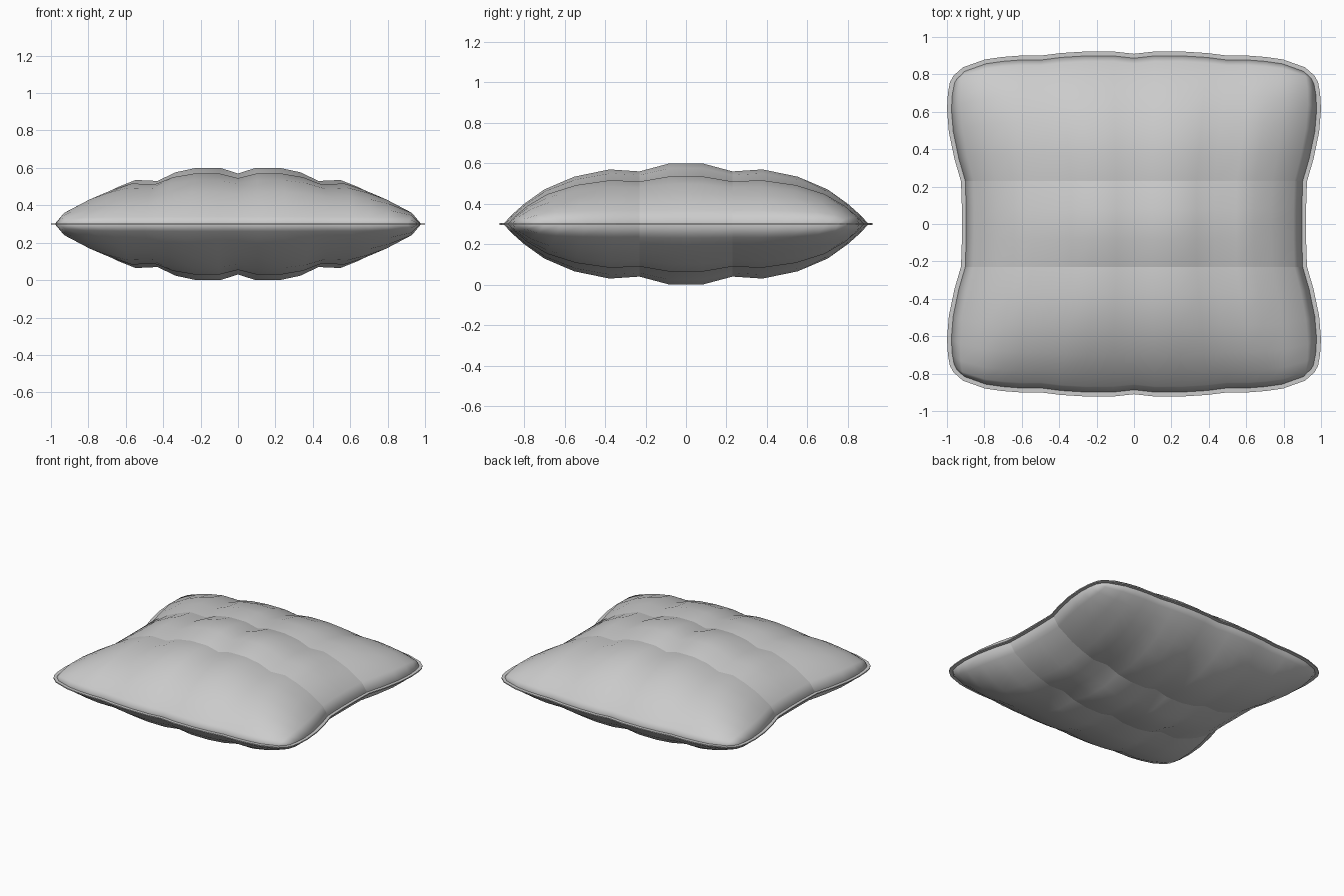
import bpy, bmesh
from mathutils import Vector

cube = bpy.data.objects.get("Cube")
if cube:
    bpy.data.objects.remove(cube)

MID, PUFF, RIM = 0.3, 0.3, 0.02

# One quarter of the cushion: stations outward from the centre.
# Columns: (share of inner panel, share of outer panel, fullness, edge y)
COLS = [(0, 0, .90, .91), (.22, 0, 1, .922), (.52, 0, 1, .922), (.78, 0, .92, .914),
        (1, 0, .767, .90), (1, .25, .785, .90), (1, .45, .66, .893),
        (1, .65, .5, .88), (1, .9, .23, .84), (1, 1, 0, .80)]
# Rows: (share of middle panel, share of outer panel, fullness, edge x)
ROWS = [(0, 0, 1, .92), (.35, 0, 1, .92), (1, 0, .867, .925), (1, .22, .9, .96),
        (1, .48, .78, .99), (1, .7, .57, 1), (1, .85, .33, .995),
        (1, .95, .13, .985), (1, 1, 0, .97)]
NX, NY = len(COLS) - 1, len(ROWS) - 1
SEAM_Y = 0.23


def surface_point(i, j, side):
    """Point on the quilted surface; signed i, j mirror the quarter."""
    ci, co, a, edge_y = COLS[abs(i)]
    ri, ro, b, edge_x = ROWS[abs(j)]
    seam_x = 0.43 + 0.07 * ro
    x = seam_x * ci + (edge_x - RIM - seam_x) * co
    y = SEAM_Y * ri + (edge_y - RIM - SEAM_Y) * ro
    h = PUFF * a * b / (a + b - a * b) if a * b > 0 else 0
    return Vector((x if i >= 0 else -x, y if j >= 0 else -y, MID + side * h))


def material(name, colour):
    m = bpy.data.materials.new(name)
    m.use_nodes = True
    m.diffuse_color = colour
    m.node_tree.nodes["Principled BSDF"].inputs["Base Color"].default_value = colour
    return m


def finish(bm, name, mat):
    bmesh.ops.recalc_face_normals(bm, faces=bm.faces)
    mesh = bpy.data.meshes.new(name)
    bm.to_mesh(mesh)
    bm.free()
    mesh.materials.append(mat)
    ob = bpy.data.objects.new(name, mesh)
    bpy.context.collection.objects.link(ob)
    return ob


fabric = material("grey fabric", (0.6, 0.6, 0.6, 1))

# Quilted body: top and bottom skins welded at the edge
bm = bmesh.new()
for side in (1, -1):
    grid = {(i, j): bm.verts.new(surface_point(i, j, side))
            for i in range(-NX, NX + 1) for j in range(-NY, NY + 1)}
    for i in range(-NX, NX):
        for j in range(-NY, NY):
            bm.faces.new([grid[i, j], grid[i + 1, j], grid[i + 1, j + 1], grid[i, j + 1]])
bmesh.ops.remove_doubles(bm, verts=bm.verts, dist=0.0001)
# Stitched rows stay crisp
for e in bm.edges:
    if all(abs(abs(v.co.y) - SEAM_Y) < 0.001 for v in e.verts):
        e.smooth = False
for f in bm.faces:
    f.smooth = True
finish(bm, "quilted_cushion", fabric)

# Flat sewn flange around the outline
loop = [(i, -NY) for i in range(-NX, NX)] + [(NX, j) for j in range(-NY, NY)]
loop += [(-i, -j) for i, j in loop]
inner = [surface_point(i, j, 1) for i, j in loop]
bm = bmesh.new()
rings = []
for k, p in enumerate(inner):
    t = (inner[(k + 1) % len(inner)] - inner[k - 1]).normalized()
    out = Vector((t.y, -t.x, 0))
    rings.append((bm.verts.new(p - out * 0.005), bm.verts.new(p + out * RIM)))
for k, (a, b) in enumerate(rings):
    c, d = rings[(k + 1) % len(rings)]
    bm.faces.new((a, b, d, c))
flange = finish(bm, "edge_flange", fabric)
solid = flange.modifiers.new("thickness", 'SOLIDIFY')
solid.thickness = 0.008
solid.offset = 0
